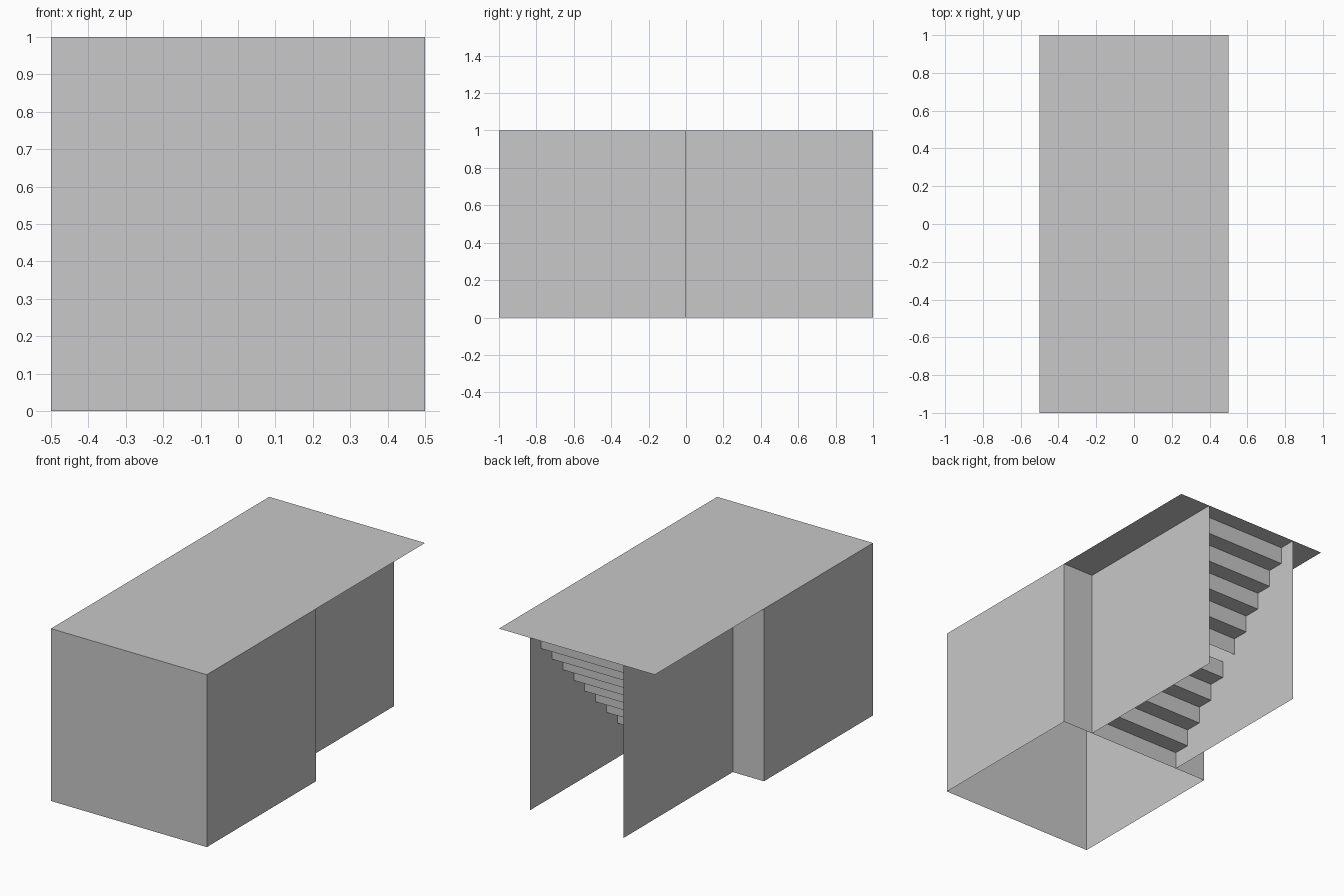
import bpy
import bmesh
from mathutils import Vector

old = bpy.data.objects.get("Cube")
if old:
    bpy.data.objects.remove(old, do_unlink=True)

# One plain grey for everything
grey = bpy.data.materials.new("plain_grey")
grey.use_nodes = True
colour = (0.58, 0.58, 0.58, 1)
grey.diffuse_color = colour
grey.node_tree.nodes["Principled BSDF"].inputs["Base Color"].default_value = colour


def sweep(name, path, offset, skip=()):
    """Sweep an open path along an offset into a thin sheet, leaving out skipped segments."""
    bm = bmesh.new()
    near = [bm.verts.new(p) for p in path]
    far = [bm.verts.new(Vector(p) + Vector(offset)) for p in path]
    for i in range(len(path) - 1):
        if i not in skip:
            bm.faces.new((near[i], near[i + 1], far[i + 1], far[i]))
    mesh = bpy.data.meshes.new(name)
    bm.to_mesh(mesh)
    bm.free()
    mesh.materials.append(grey)
    obj = bpy.data.objects.new(name, mesh)
    bpy.context.collection.objects.link(obj)
    return obj


half, inner, length, height = 0.5, 0.3, 1.0, 1.0

# Outer walls: wide open-bottomed front block, narrow passage behind it
right_side = [(-inner, length, 0), (-inner, 0, 0), (-half, 0, 0), (-half, -length, 0)]
left_side = [(-x, y, z) for x, y, z in reversed(right_side)]
sweep("walls", right_side + left_side, (0, 0, height))

# Flat roof sheet overhanging the passage
sweep("roof", [(-half, -length, height), (half, -length, height)], (0, 2 * length, 0))

# Stepped underside climbing to the back, with the middle tread open
steps = 10
profile = [(-inner, 0, 0)]
for i in range(steps):
    y, z = i / steps * length, (i + 1) / steps * height
    profile += [(-inner, y, z), (-inner, y + length / steps, z)]
profile.pop()  # the roof closes the last step
open_tread = 2 * 4 + 1
sweep("stairs", profile, (2 * inner, 0, 0), skip=(open_tread,))
